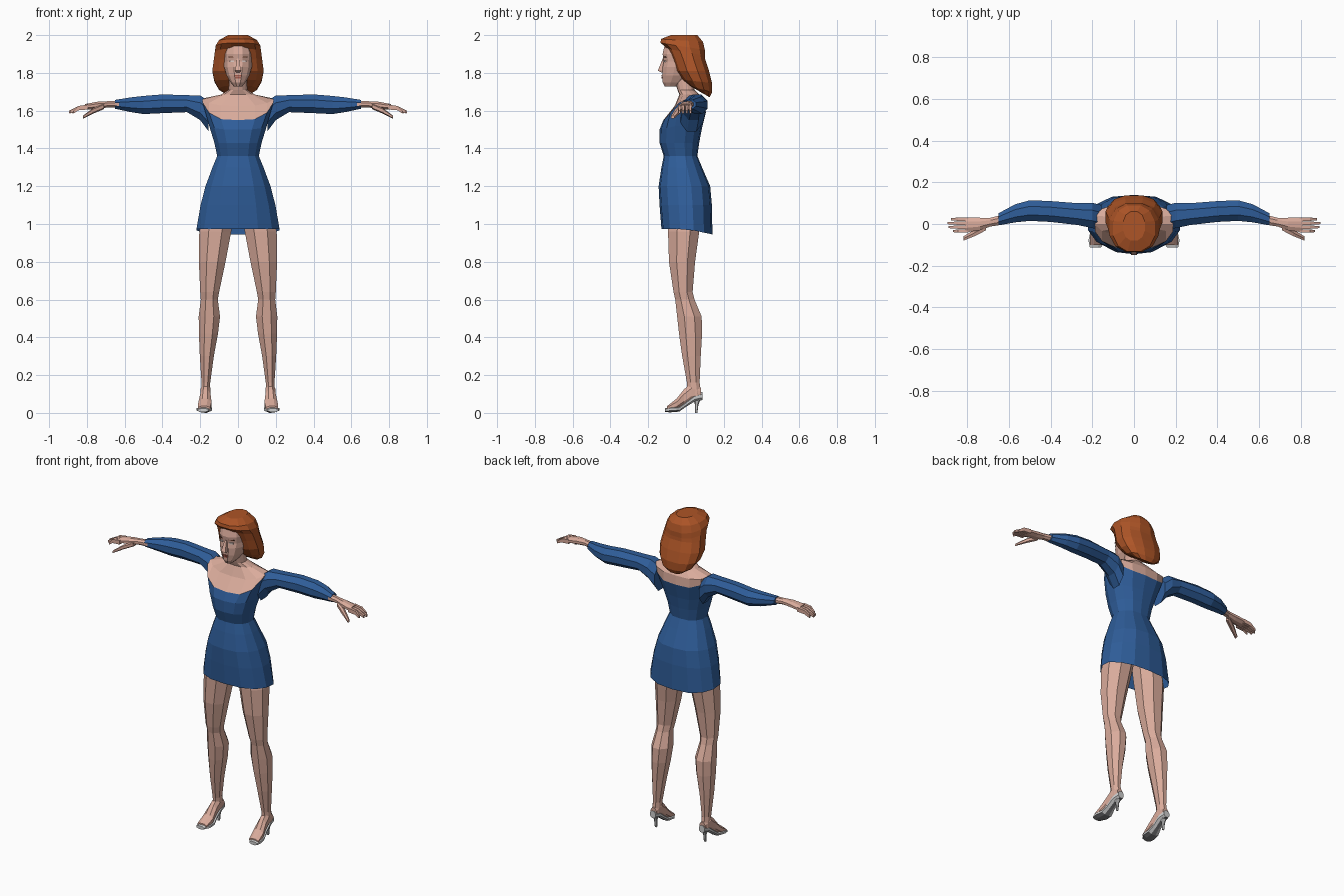
import bpy
import bmesh
from math import cos, sin, pi, copysign
from mathutils import Vector, Matrix

default_cube = bpy.data.objects.get("Cube")
if default_cube:
    bpy.data.objects.remove(default_cube, do_unlink=True)


def make_material(name, red, green, blue):
    material = bpy.data.materials.new(name)
    material.use_nodes = True
    colour = (red, green, blue, 1)
    material.diffuse_color = colour
    material.node_tree.nodes["Principled BSDF"].inputs["Base Color"].default_value = colour
    return material


SKIN = make_material("skin", 0.70, 0.41, 0.33)
DRESS = make_material("blue cloth", 0.028, 0.11, 0.32)
HAIR = make_material("auburn hair", 0.42, 0.09, 0.02)
SHOE = make_material("pale shoe", 0.62, 0.62, 0.62)
SOLE = make_material("grey sole", 0.2, 0.2, 0.21)
LIPS = make_material("lips", 0.38, 0.1, 0.07)
EYES = make_material("eyes", 0.72, 0.6, 0.56)
BROWS = make_material("dark brown", 0.12, 0.04, 0.02)


def finish(name, mesh_data, materials):
    """Turn a bmesh into a named, flat shaded object."""
    bmesh.ops.recalc_face_normals(mesh_data, faces=mesh_data.faces)
    mesh = bpy.data.meshes.new(name)
    mesh_data.to_mesh(mesh)
    mesh_data.free()
    for material in materials:
        mesh.materials.append(material)
    item = bpy.data.objects.new(name, mesh)
    bpy.context.scene.collection.objects.link(item)
    return item


def loft(name, rings, materials, axis="z", sides=10, side=1, power=1.0,
         change_at=None, closed=True):
    """Skin rings of (station, u low, u high, v low, v high, lift, tilt).

    Lift raises the flanks of a ring, tilt raises its back; faces from ring
    number change_at onwards take the second material.
    """
    mesh_data = bmesh.new()
    spread = 1 / cos(pi / sides)
    loops = []
    for ring in rings:
        station, u_low, u_high, v_low, v_high, lift, tilt = (tuple(ring) + (0, 0))[:7]
        loop = []
        for step in range(sides):
            angle = 2 * pi * (step + 0.5) / sides
            c, s = cos(angle), sin(angle)
            across = copysign(min(1, abs(c) * spread) ** power, c)
            along = copysign(min(1, abs(s) * spread) ** power, s)
            u = (u_low + u_high) / 2 + across * (u_high - u_low) / 2
            v = (v_low + v_high) / 2 + along * (v_high - v_low) / 2
            t = station + lift * c ** 4 + tilt * s
            point = {"z": (u, v, t), "x": (t, u, v), "y": (u, t, v)}[axis]
            loop.append(mesh_data.verts.new((point[0] * side, point[1], point[2])))
        loops.append(loop)
    for number, (lower, upper) in enumerate(zip(loops, loops[1:])):
        for step in range(sides):
            after = (step + 1) % sides
            face = mesh_data.faces.new((lower[step], lower[after], upper[after], upper[step]))
            if change_at is not None and number >= change_at:
                face.material_index = 1
    if closed:
        mesh_data.faces.new(loops[0])
    last = mesh_data.faces.new(loops[-1])
    last.material_index = 0 if change_at is None else 1
    return finish(name, mesh_data, materials)


def centred(rings):
    """Expand (height, half width, front, back, ...) into full rings."""
    return [(r[0], -r[1], r[1]) + tuple(r[2:]) for r in rings]


def plate(name, centre, size, material, turn=0.0):
    """Thin box for a facial detail."""
    mesh_data = bmesh.new()
    matrix = (Matrix.Translation(Vector(centre)) @ Matrix.Rotation(turn, 4, "Z")
              @ Matrix.Diagonal((*size, 1)))
    bmesh.ops.create_cube(mesh_data, size=1, matrix=matrix)
    return finish(name, mesh_data, [material])


# Dress with open hem, bare shoulders and neck above the neckline
loft("dress_and_shoulders", centred([
    (0.96, 0.22, -0.13, 0.14, 0.01, -0.015),
    (1.1, 0.198, -0.14, 0.137),
    (1.2, 0.172, -0.145, 0.128),
    (1.3, 0.135, -0.13, 0.085),
    (1.36, 0.11, -0.118, 0.06),
    (1.43, 0.125, -0.14, 0.07),
    (1.5, 0.152, -0.14, 0.083, 0.02),
    (1.57, 0.187, -0.12, 0.105, 0.085, 0.02),
    (1.635, 0.188, -0.06, 0.1, 0.03, 0.01),
    (1.685, 0.09, -0.035, 0.07),
    (1.71, 0.05, -0.045, 0.045),
    (1.78, 0.046, -0.065, 0.04),
]), [DRESS, SKIN], sides=14, power=0.9, change_at=7, closed=False)

# Head, with cheeks, jaw and chin
loft("head", centred([
    (1.728, 0.022, -0.112, -0.04),
    (1.75, 0.04, -0.124, 0),
    (1.785, 0.06, -0.126, 0.04),
    (1.83, 0.073, -0.124, 0.06),
    (1.86, 0.075, -0.118, 0.07),
    (1.9, 0.077, -0.124, 0.07),
    (1.96, 0.07, -0.11, 0.06),
]), [SKIN], sides=12, power=0.9)
loft("nose", centred([
    (1.802, 0.011, -0.13, -0.1),
    (1.812, 0.015, -0.149, -0.1),
    (1.875, 0.006, -0.124, -0.1),
]), [SKIN], sides=4)
plate("upper_lip", (0, -0.126, 1.784), (0.036, 0.009, 0.007), LIPS)
plate("lower_lip", (0, -0.126, 1.775), (0.026, 0.009, 0.008), LIPS)

# Hair: swept off the brow, full at the sides, longest at the nape
loft("hair", centred([
    (1.69, 0.06, 0.06, 0.125, 0, -0.02),
    (1.715, 0.1, 0.015, 0.137, 0, -0.02),
    (1.755, 0.125, -0.02, 0.138, 0, -0.01),
    (1.81, 0.136, -0.055, 0.122),
    (1.87, 0.128, -0.075, 0.102),
    (1.91, 0.122, -0.1, 0.1, 0, -0.02),
    (1.94, 0.118, -0.135, 0.1, 0, -0.02),
    (1.972, 0.1, -0.132, 0.09, 0, -0.008),
    (2.0, 0.052, -0.08, 0.06),
]), [HAIR], sides=12, power=0.88)


def hand(label, side):
    """Palm, four bent fingers and a lowered thumb."""
    loft(label + "_hand", [
        (0.63, -0.003, 0.045, 1.615, 1.652),
        (0.69, -0.012, 0.03, 1.617, 1.65),
        (0.74, -0.03, 0.03, 1.61, 1.648),
        (0.81, -0.04, 0.032, 1.605, 1.635),
    ], [SKIN], axis="x", sides=8, side=side)
    for finger in range(4):
        low = -0.042 + finger * 0.019
        reach = (0.87, 0.89, 0.895, 0.88)[finger]
        loft(f"{label}_finger_{finger + 1}", [
            (0.795, low, low + 0.017, 1.606, 1.632),
            (0.845, low, low + 0.016, 1.602, 1.625),
            (reach, low + 0.003, low + 0.013, 1.585, 1.6),
        ], [SKIN], axis="x", sides=4, side=side)
    loft(label + "_thumb", [
        (0.71, -0.03, 0.005, 1.608, 1.638),
        (0.765, -0.058, -0.026, 1.585, 1.615),
        (0.82, -0.08, -0.06, 1.558, 1.574),
    ], [SKIN], axis="x", sides=6, side=side)


def foot(label, side):
    """Bare instep standing in an open, high heeled shoe."""
    loft(label + "_foot", [
        (0.08, 0.15, 0.19, 0.075, 0.13),
        (0.03, 0.145, 0.197, 0.06, 0.16),
        (-0.01, 0.145, 0.2, 0.035, 0.125),
        (-0.05, 0.14, 0.21, 0.015, 0.075),
        (-0.1, 0.148, 0.212, 0.012, 0.036),
    ], [SKIN], axis="y", sides=8, side=side)
    shoe = loft(label + "_shoe", [
        (0.087, 0.15, 0.19, 0.068, 0.112),
        (0.045, 0.144, 0.197, 0.06, 0.098),
        (0.0, 0.145, 0.2, 0.032, 0.06),
        (-0.035, 0.138, 0.209, 0.007, 0.034),
        (-0.08, 0.137, 0.219, 0.003, 0.034),
        (-0.112, 0.158, 0.212, 0.004, 0.024),
    ], [SHOE, SOLE], axis="y", sides=8, side=side)
    for face in shoe.data.polygons:
        if face.normal.z < -0.75:
            face.material_index = 1
    loft(label + "_stiletto", [
        (0, 0.165, 0.177, 0.048, 0.06),
        (0.045, 0.163, 0.179, 0.047, 0.066),
        (0.085, 0.153, 0.19, 0.035, 0.084),
    ], [SHOE], sides=6, side=side)


# Paired parts
for label, side in (("left", 1), ("right", -1)):
    loft(label + "_sleeve", [
        (0.155, -0.03, 0.09, 1.49, 1.65),
        (0.2, -0.02, 0.102, 1.55, 1.68),
        (0.27, -0.005, 0.1, 1.592, 1.682),
        (0.4, 0.01, 0.11, 1.587, 1.686),
        (0.5, 0.015, 0.114, 1.582, 1.678),
        (0.57, 0.008, 0.095, 1.593, 1.67),
        (0.65, -0.006, 0.052, 1.61, 1.657),
    ], [DRESS], axis="x", sides=8, side=side)
    hand(label, side)
    loft(label + "_leg", [
        (0.09, 0.147, 0.195, 0.01, 0.082),
        (0.16, 0.147, 0.193, 0.005, 0.072),
        (0.3, 0.128, 0.202, -0.02, 0.078),
        (0.42, 0.106, 0.207, -0.037, 0.085),
        (0.51, 0.095, 0.208, -0.047, 0.083),
        (0.6, 0.107, 0.197, -0.057, 0.045),
        (0.64, 0.1, 0.2, -0.066, 0.035),
        (0.8, 0.066, 0.207, -0.09, 0.048),
        (0.96, 0.036, 0.205, -0.095, 0.07),
        (1.1, 0.01, 0.17, -0.09, 0.08),
    ], [SKIN], sides=8, side=side)
    foot(label, side)
    plate(label + "_eye", (side * 0.032, -0.113, 1.862), (0.024, 0.009, 0.009), EYES, side * 0.3)
    plate(label + "_brow", (side * 0.034, -0.113, 1.883), (0.032, 0.009, 0.005), BROWS, side * 0.3)
